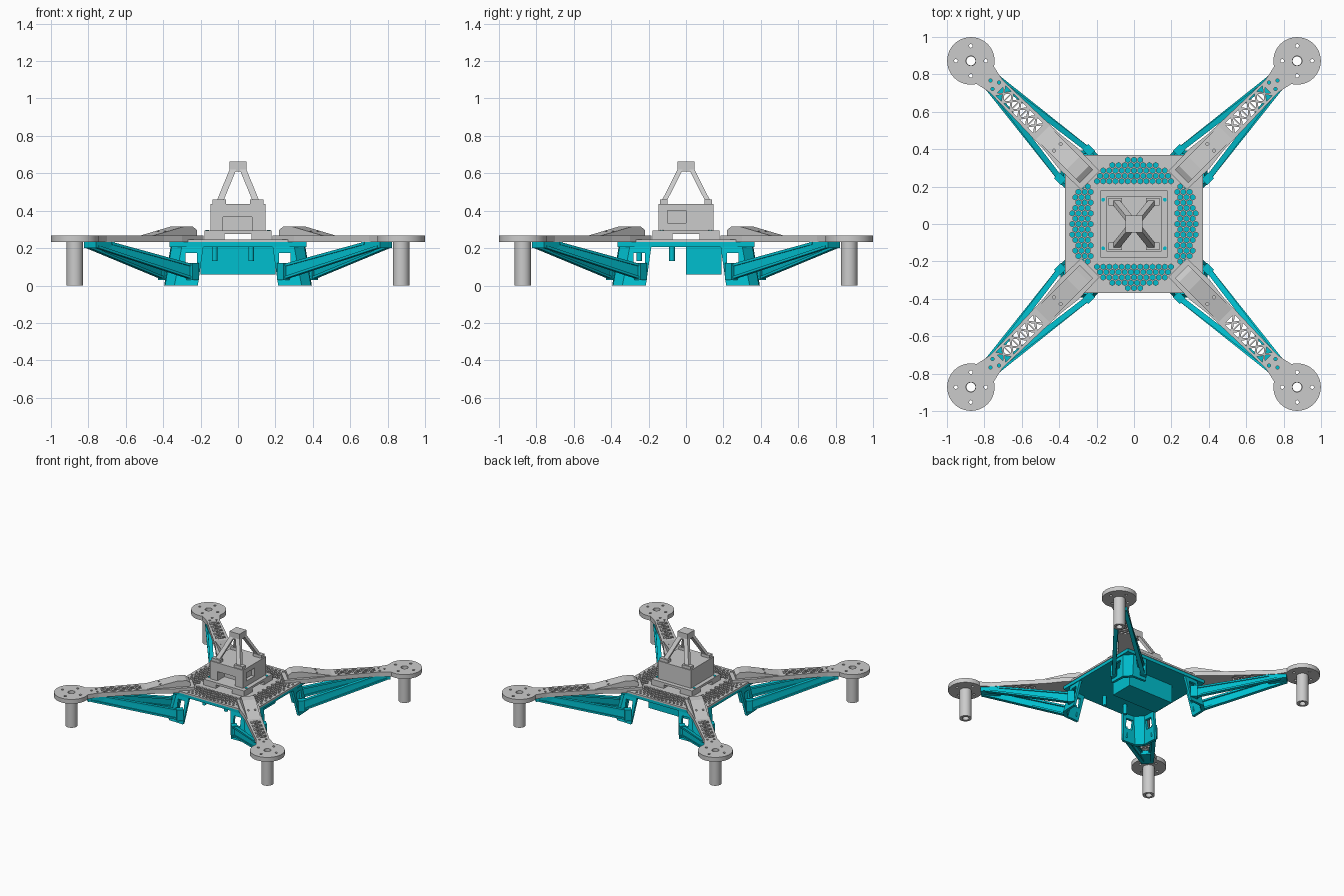
import bpy, bmesh
from math import pi, sin, cos, hypot

if "Cube" in bpy.data.objects:
    bpy.data.objects.remove(bpy.data.objects["Cube"])

teal = bpy.data.materials.new("teal")
teal.diffuse_color = (0.0, 0.52, 0.62, 1)
teal.use_nodes = True
teal.node_tree.nodes["Principled BSDF"].inputs["Base Color"].default_value = teal.diffuse_color


def solid(name, pairs, mat=None):
    """One object from closed lofts, each between two matching rings."""
    bm = bmesh.new()
    for a, b in pairs:
        va, vb = [bm.verts.new(p) for p in a], [bm.verts.new(p) for p in b]
        n = len(va)
        bm.faces.new(va)
        bm.faces.new(vb[::-1])
        for i in range(n):
            j = (i + 1) % n
            bm.faces.new((va[j], va[i], vb[i], vb[j]))
    bmesh.ops.recalc_face_normals(bm, faces=bm.faces)
    me = bpy.data.meshes.new(name)
    bm.to_mesh(me)
    bm.free()
    if mat:
        me.materials.append(mat)
    ob = bpy.data.objects.new(name, me)
    bpy.context.collection.objects.link(ob)
    return ob


def prism(pts, z0, z1):
    return [(x, y, z0) for x, y in pts], [(x, y, z1) for x, y in pts]


def side(pts, y0, y1):
    return [(x, y0, z) for x, z in pts], [(x, y1, z) for x, z in pts]


def box(x0, x1, y0, y1, z0, z1):
    return prism([(x0, y0), (x1, y0), (x1, y1), (x0, y1)], z0, z1)


def disc(x, y, r, z0, z1, n=32):
    return prism([(x + r * cos(2 * pi * i / n), y + r * sin(2 * pi * i / n))
                  for i in range(n)], z0, z1)


def bar(p, q, w, h):
    """Sloping bar with a rectangular section."""
    k = [(-w, -h), (w, -h), (w, h), (-w, h)]
    return tuple([(c[0], c[1] + a, c[2] + b) for a, b in k] for c in (p, q))


def activate(ob):
    bpy.ops.object.select_all(action='DESELECT')
    ob.select_set(True)
    bpy.context.view_layer.objects.active = ob


def cut(ob, pairs):
    c = solid("cutter", pairs)
    c.hide_render = True
    m = ob.modifiers.new("cut", 'BOOLEAN')
    m.operation, m.solver, m.object = 'DIFFERENCE', 'EXACT', c
    activate(ob)
    bpy.ops.object.modifier_apply(modifier="cut")
    bpy.data.objects.remove(c)


def smooth(ob):
    activate(ob)
    bpy.ops.object.shade_smooth_by_angle(angle=0.6)


def four(ob, start=0.0):
    """Repeat a part at the four corners."""
    for k in range(4):
        o = ob if k == 0 else ob.copy()
        if k:
            bpy.context.collection.objects.link(o)
        o.rotation_euler.z = start + k * pi / 2


# Arm, built along +x and turned onto the diagonals
half = [(0.33, 0.07), (0.50, 0.075), (0.62, 0.06), (1.04, 0.048),
        (1.09, 0.058), (1.125, 0.066)]
arm = solid("arm", [prism(half + [(x, -y) for x, y in half[::-1]], 0.232, 0.267)])
holes = []
for i in range(5):
    a, c, w = 0.72 + i * 0.06, 0.0265, 0.036
    m = a + c
    b = a + 2 * c
    for t in ([(a, -w + .012), (m - .006, 0), (a, w - .012)],
              [(b, -w + .012), (m + .006, 0), (b, w - .012)],
              [(a + .007, w), (b - .007, w), (m, .009)],
              [(a + .007, -w), (b - .007, -w), (m, -.009)]):
        holes.append(prism(t, 0.2, 0.3))
for x, y in ((1.045, 0.025), (1.045, -0.025), (1.085, 0)):
    holes.append(disc(x, y, 0.009, 0.2, 0.3, 12))
cut(arm, holes)
four(arm, pi / 4)

# Raised wedge on the arm root
wedge = solid("arm_wedge", [side([(0.36, 0.25), (0.36, 0.295), (0.39, 0.315), (0.46, 0.315),
                                  (0.69, 0.267), (0.69, 0.25)], -0.05, 0.05)])
cut(wedge, [disc(0.58, s * 0.025, 0.008, 0.262, 0.35, 12) for s in (-1, 1)])
four(wedge, pi / 4)

# Motor mount discs and tubular legs
M = 0.872
mount = solid("motor_mount", [disc(M, M, 0.127, 0.232, 0.267, 48)])
cut(mount, [disc(M, M, 0.026, 0.2, 0.3, 24)] +
    [disc(M + 0.08 * cos(a), M + 0.08 * sin(a), 0.01, 0.2, 0.3, 12)
     for a in (0, pi / 2, pi, 3 * pi / 2)])
smooth(mount)
four(mount)
tube = solid("leg_tube", [disc(M, M, 0.044, 0, 0.235)])
cut(tube, [disc(M, M, 0.024, -0.1, 0.3, 24)])
smooth(tube)
four(tube)

# Perforated centre plate: through holes in a ring, dimples at the corners
plate = solid("top_plate", [box(-0.37, 0.37, -0.37, 0.37, 0.232, 0.246)])
holes, p = [], 0.033
for r in range(-12, 13):
    for c in range(-12, 13):
        x, y = (c + 0.5 * (r % 2)) * p, r * p * 0.866
        ax, ay = abs(x), abs(y)
        if max(ax, ay) > 0.35 or max(ax, ay) < 0.22 or ax + ay > 0.56:
            continue
        big = hypot(x, y) < 0.345 and min(ax, ay) < 0.21
        holes.append(prism([(x + (0.0145 if big else 0.010) * sin(i * pi / 3),
                             y + (0.0145 if big else 0.010) * cos(i * pi / 3))
                            for i in range(6)], 0.22 if big else 0.239, 0.26))
cut(plate, holes)

# Lower plate with hanging pegs and battery box
solid("lower_plate", [box(-0.365, 0.365, -0.365, 0.365, 0.207, 0.232)], teal)
pegs = solid("pegs", [disc(x, y, 0.015, 0.13, 0.21, 16)
                      for x in (-0.125, 0.07) for y in (-0.25, -0.075)], teal)
smooth(pegs)
solid("battery_box", [box(-0.2, 0.2, 0.0, 0.19, 0.06, 0.21)], teal)

# Folded corner feet with windows
top = [(0.185, 0.36), (0.30, 0.355), (0.355, 0.30), (0.36, 0.185)]
low = [(0.215, 0.395), (0.34, 0.39), (0.39, 0.34), (0.395, 0.215)]
inner = lambda pts: [(x - (0.02 if x > y or i in (1, 2) else 0),
                      y - (0.02 if y > x or i in (1, 2) else 0))
                     for i, (x, y) in enumerate(pts)][::-1]
foot = solid("corner_foot", [([(x, y, 0.21) for x, y in top + inner(top)],
                              [(x, y, 0.0) for x, y in low + inner(low)])], teal)
cut(foot, [box(0.22, 0.28, 0.28, 0.5, 0.1, 0.175), box(0.28, 0.5, 0.22, 0.28, 0.1, 0.175)])
four(foot)

# Two-pronged braces under each arm
parts = [box(0.98, 1.12, -0.045, 0.045, 0.2, 0.233)]
for s in (-1, 1):
    r, t = 0.108 * s, 0.034 * s
    web = [[(0.46, r + d, 0.04), (0.46, r + d, 0.10), (1.02, t + d, 0.23), (1.08, t + d, 0.205)]
           for d in (-0.005, 0.005)]
    parts += [tuple(web),
              bar((0.45, r, 0.105), (1.0, t, 0.226), 0.015, 0.007),
              bar((0.45, r, 0.038), (1.10, t, 0.207), 0.015, 0.007),
              box(0.425, 0.475, r - 0.022, r + 0.022, 0.03, 0.12)]
four(solid("arm_brace", parts, teal), pi / 4)

# Raised base on four feet, open underneath both ways
S = (-1, 1)
solid("tower_base", [box(-0.18, 0.18, -0.18, 0.18, 0.275, 0.293)] +
      [box(*sorted((a * 0.072, a * 0.18)), *sorted((b * 0.072, b * 0.18)), 0.24, 0.28)
       for a in S for b in S])
screws = solid("base_screws", [disc(a * 0.165, b * 0.13, 0.01, 0.285, 0.297, 12)
                               for a in S for b in S], teal)
smooth(screws)

# Electronics housing with front and side recesses
housing = solid("housing", [box(-0.147, 0.147, -0.147, 0.147, 0.292, 0.437)])
cut(housing, [box(-0.08, 0.075, -0.2, -0.06, 0.28, 0.367),
              box(0.12, 0.2, -0.1, 0.0, 0.335, 0.4)])

# Mast: strut feet, four leaning struts and the head block
feet, struts = [], []
for a in S:
    for b in S:
        cx, cy = a * 0.1, b * 0.12
        feet.append(box(cx - 0.037, cx + 0.037, cy - 0.02, cy + 0.02, 0.435, 0.46))
        struts.append(tuple([(x + i * 0.018, y + j * 0.014, z)
                             for i, j in ((-1, -1), (1, -1), (1, 1), (-1, 1))]
                            for x, y, z in ((a * 0.095, b * 0.115, 0.455),
                                            (a * 0.027, b * 0.031, 0.62))))
solid("strut_feet", feet)
solid("mast_struts", struts)
solid("mast_head", [box(-0.045, 0.045, -0.045, 0.045, 0.61, 0.662)])
